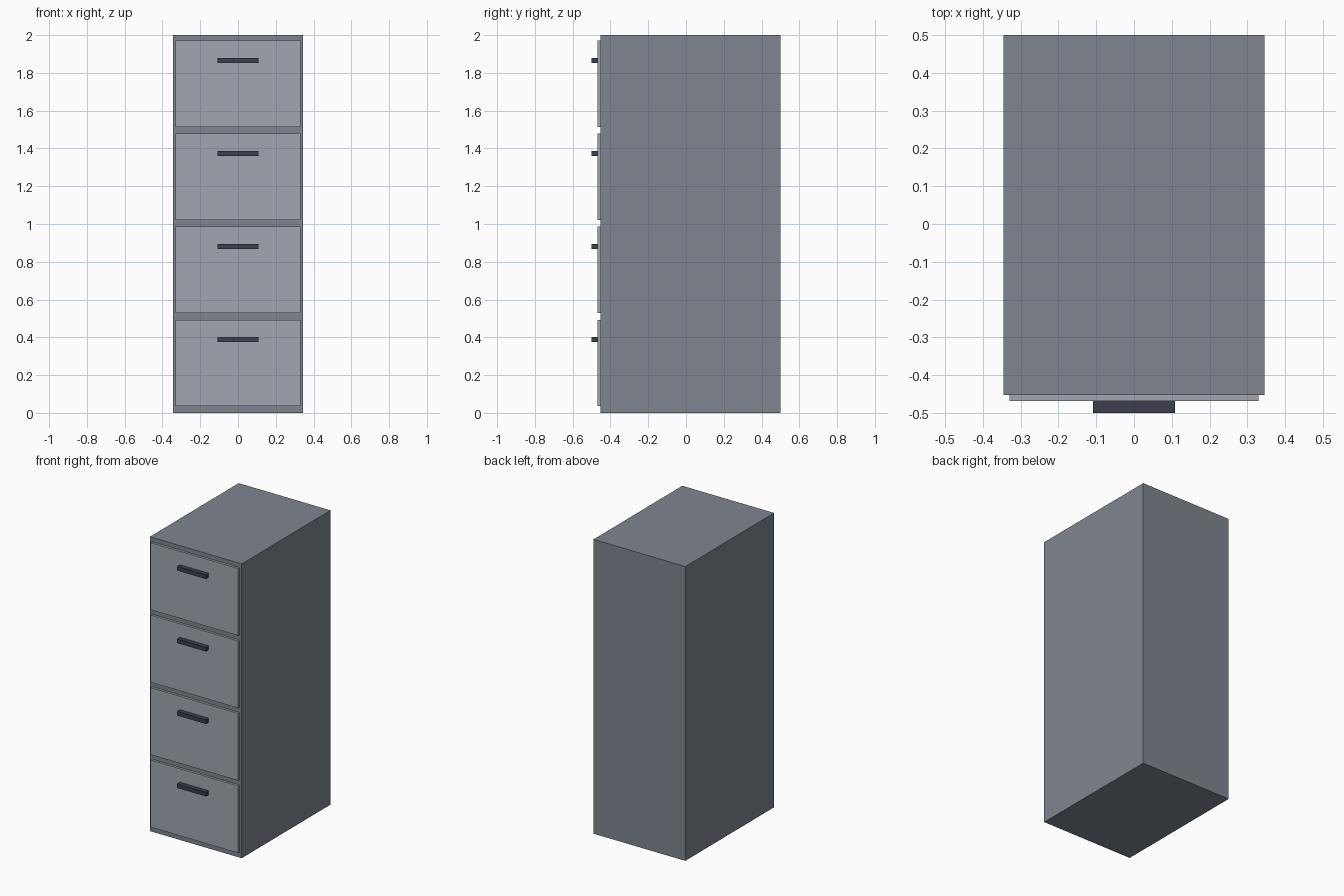
import bpy
from mathutils import Vector

cube = bpy.data.objects.get("Cube")
if cube:
    bpy.data.objects.remove(cube, do_unlink=True)


def material(name, rgb):
    mat = bpy.data.materials.new(name)
    mat.use_nodes = True
    mat.diffuse_color = (*rgb, 1)
    mat.node_tree.nodes["Principled BSDF"].inputs["Base Color"].default_value = (*rgb, 1)
    return mat


def box(name, low, high, mat):
    low, high = Vector(low), Vector(high)
    bpy.ops.mesh.primitive_cube_add(size=1, location=(low + high) / 2)
    obj = bpy.context.object
    obj.name = name
    obj.scale = high - low
    bpy.ops.object.transform_apply(location=False, rotation=False, scale=True)
    obj.data.materials.append(mat)
    return obj


body_grey = material("body_grey", (0.21, 0.235, 0.28))
drawer_grey = material("drawer_grey", (0.36, 0.38, 0.44))
handle_dark = material("handle_dark", (0.045, 0.05, 0.074))

# Depths of the cabinet face, drawer face and handle face
BODY_Y, DRAWER_Y, HANDLE_Y = -0.453, -0.469, -0.5
PITCH = 0.4925

# Cabinet body
box("cabinet_body", (-0.345, BODY_Y, 0), (0.345, 0.5, 2), body_grey)

# Four drawer fronts, each with a bar handle
for i in range(4):
    z = 0.037 + i * PITCH
    box(f"drawer_front_{i + 1}", (-0.33, DRAWER_Y, z), (0.33, BODY_Y, z + 0.456), drawer_grey)
    box(f"drawer_handle_{i + 1}", (-0.108, HANDLE_Y, z + 0.337),
        (0.108, DRAWER_Y, z + 0.365), handle_dark)
